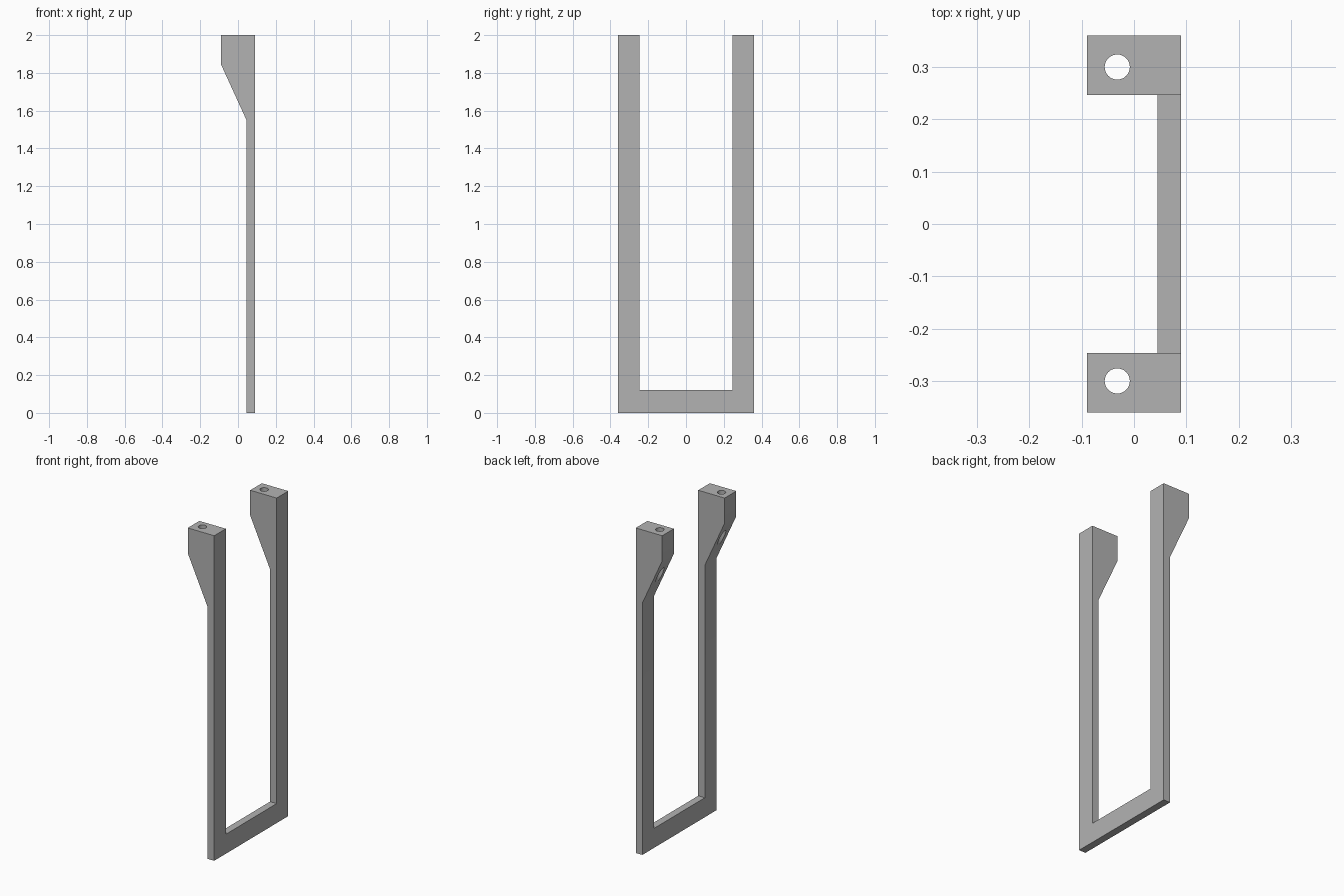
import bpy
import bmesh
from mathutils import Matrix, Vector

cube = bpy.data.objects.get("Cube")
if cube:
    bpy.data.objects.remove(cube, do_unlink=True)

HALF_WIDTH = 0.36      # outer half width of the bracket
GAP = 0.247            # half width of the opening
RAIL_TOP = 0.12        # height of the bottom rail
HOLE_X, HOLE_Y, HOLE_RADIUS = -0.032, 0.30, 0.024

grey = bpy.data.materials.new("plain grey")
grey.use_nodes = True
colour = (0.45, 0.45, 0.45, 1)
grey.diffuse_color = colour
grey.node_tree.nodes["Principled BSDF"].inputs["Base Color"].default_value = colour


def make_object(name, bm):
    bmesh.ops.recalc_face_normals(bm, faces=bm.faces)
    mesh = bpy.data.meshes.new(name)
    bm.to_mesh(mesh)
    bm.free()
    mesh.materials.append(grey)
    obj = bpy.data.objects.new(name, mesh)
    bpy.context.collection.objects.link(obj)
    return obj


def cut(target, cutter):
    """Subtract the cutter from the target, then remove the cutter."""
    cutter.hide_render = True
    mod = target.modifiers.new("cut", 'BOOLEAN')
    mod.operation = 'DIFFERENCE'
    mod.solver = 'EXACT'
    mod.object = cutter
    bpy.context.view_layer.objects.active = target
    bpy.ops.object.modifier_apply(modifier=mod.name)
    bpy.data.objects.remove(cutter, do_unlink=True)


# Side profile: thin upright with a sloped mounting block at the top
profile = [(0.09, 0), (0.09, 2), (-0.09, 2), (-0.09, 1.845), (0.045, 1.55), (0.045, 0)]
bm = bmesh.new()
face = bm.faces.new([bm.verts.new((x, -HALF_WIDTH, z)) for x, z in profile])
side = bmesh.ops.extrude_face_region(bm, geom=[face])
bmesh.ops.translate(bm, vec=(0, 2 * HALF_WIDTH, 0),
                    verts=[v for v in side["geom"] if isinstance(v, bmesh.types.BMVert)])
bracket = make_object("bracket_frame", bm)

# Opening between the two uprights, above the bottom rail
bm = bmesh.new()
height = 2.2 - RAIL_TOP
bmesh.ops.create_cube(bm, size=1, matrix=Matrix.LocRotScale(
    Vector((0, 0, RAIL_TOP + height / 2)), None, Vector((1, 2 * GAP, height))))
cut(bracket, make_object("opening_cutter", bm))

# Vertical screw holes through both mounting blocks
for y in (-HOLE_Y, HOLE_Y):
    bm = bmesh.new()
    bmesh.ops.create_cone(bm, cap_ends=True, segments=48, radius1=HOLE_RADIUS,
                          radius2=HOLE_RADIUS, depth=1,
                          matrix=Matrix.Translation((HOLE_X, y, 1.8)))
    cut(bracket, make_object("hole_cutter", bm))

# Smooth hole walls, crisp edges elsewhere
bpy.ops.object.select_all(action='DESELECT')
bracket.select_set(True)
bpy.context.view_layer.objects.active = bracket
bpy.ops.object.shade_smooth_by_angle()
